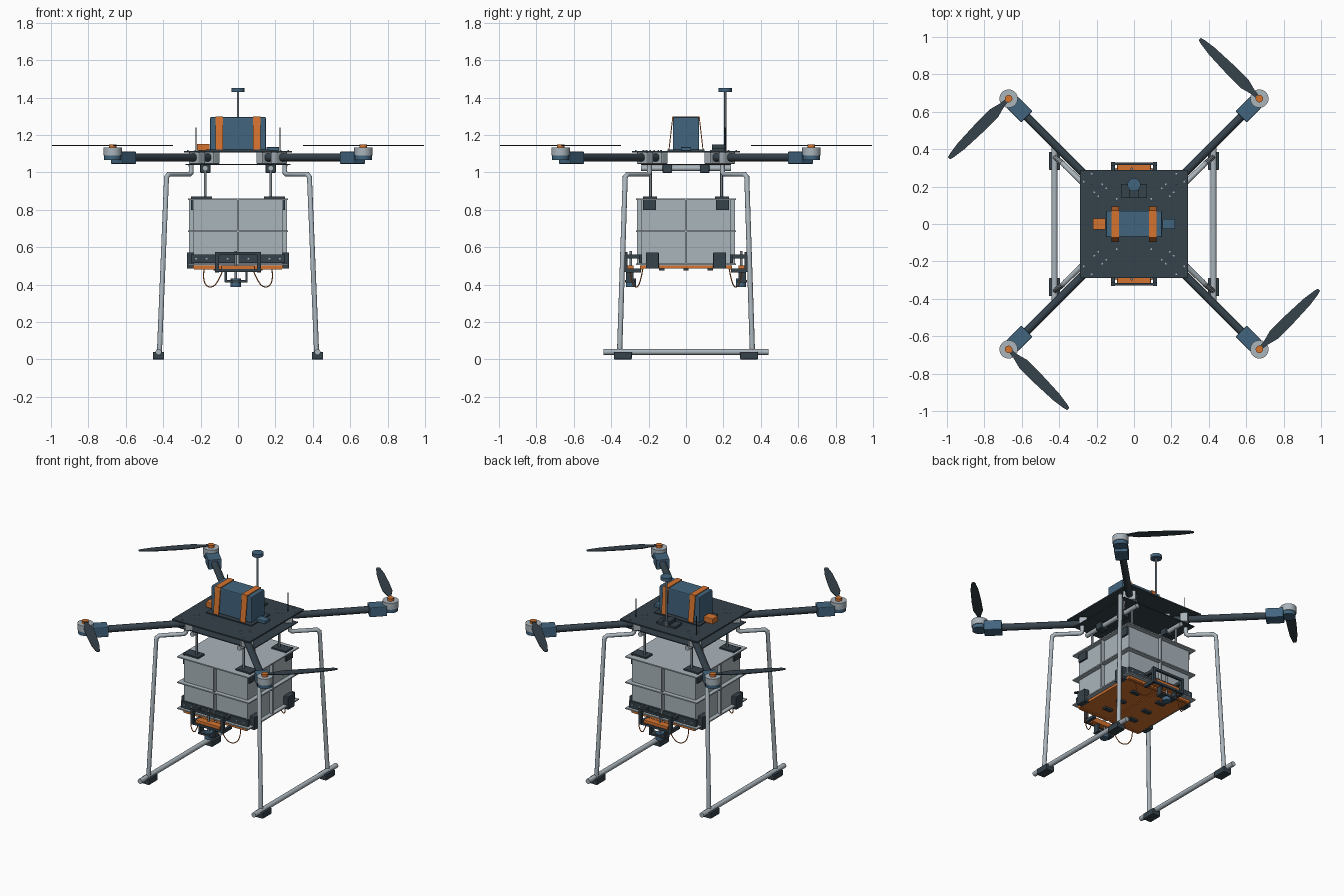
import bpy
import math
from mathutils import Vector

if "Cube" in bpy.data.objects:
    bpy.data.objects.remove(bpy.data.objects["Cube"])


def material(name, rgb):
    m = bpy.data.materials.new(name)
    m.use_nodes = True
    m.diffuse_color = (*rgb, 1)
    m.node_tree.nodes["Principled BSDF"].inputs["Base Color"].default_value = (*rgb, 1)
    return m


DARK = material("dark slate", (0.036, 0.054, 0.07))
BLUE = material("steel blue", (0.055, 0.13, 0.21))
LIGHT = material("light grey", (0.4, 0.46, 0.5))
ORANGE = material("orange", (0.66, 0.17, 0.028))
GREY = material("mid grey", (0.2, 0.24, 0.27))
SIGNS = [(sx, sy) for sx in (-1, 1) for sy in (-1, 1)]


def box(name, lo, hi, mat, bevel=0):
    """Axis aligned box between two corners."""
    lo, hi = Vector(lo), Vector(hi)
    bpy.ops.mesh.primitive_cube_add(size=1, location=(lo + hi) / 2)
    ob = bpy.context.object
    ob.name = name
    ob.scale = [abs(d) for d in hi - lo]
    bpy.ops.object.transform_apply(location=False, rotation=False, scale=True)
    ob.data.materials.append(mat)
    if bevel:
        b = ob.modifiers.new("bevel", "BEVEL")
        b.width, b.segments = bevel, 2
    return ob


def rod(name, a, b, r, mat, sides=20):
    """Cylinder between two points."""
    a, b = Vector(a), Vector(b)
    bpy.ops.mesh.primitive_cylinder_add(vertices=sides, radius=r, depth=(b - a).length, location=(a + b) / 2)
    ob = bpy.context.object
    ob.name = name
    ob.rotation_euler = (b - a).to_track_quat("Z", "Y").to_euler()
    ob.data.materials.append(mat)
    bpy.ops.object.shade_smooth_by_angle()
    return ob


def tube(name, pts, r, mat, kind="POLY"):
    """Round tube along a path."""
    cu = bpy.data.curves.new(name, "CURVE")
    cu.dimensions = "3D"
    cu.bevel_depth, cu.bevel_resolution, cu.use_fill_caps = r, 3, True
    sp = cu.splines.new(kind)
    sp.points.add(len(pts) - 1)
    for p, co in zip(sp.points, pts):
        p.co = (*co, 1)
    if kind == "NURBS":
        sp.use_endpoint_u, sp.order_u = True, 3
    cu.materials.append(mat)
    ob = bpy.data.objects.new(name, cu)
    bpy.context.collection.objects.link(ob)
    return ob


def prism(name, outline, z, thick, mat):
    """Flat outline with thickness."""
    n = len(outline)
    verts = [(x, y, h) for h in (z, z + thick) for x, y in outline]
    faces = [list(range(n))[::-1], list(range(n, 2 * n))]
    faces += [(i, (i + 1) % n, (i + 1) % n + n, i + n) for i in range(n)]
    me = bpy.data.meshes.new(name)
    me.from_pydata(verts, [], faces)
    me.materials.append(mat)
    ob = bpy.data.objects.new(name, me)
    bpy.context.collection.objects.link(ob)
    return ob


# Frame plates
box("top_plate", (-0.29, -0.29, 1.106), (0.29, 0.29, 1.115), DARK)
box("lower_plate", (-0.28, -0.24, 1.04), (0.28, 0.24, 1.046), DARK)

# Arms, motors and propellers, repeated every quarter turn
BLADE = [(0.0, 0.008), (0.05, 0.014), (0.11, 0.03), (0.22, 0.03), (0.36, 0.024), (0.43, 0.014), (0.45, 0.008)]
for k in range(4):
    ang = math.radians(45 + 90 * k)
    d = Vector((math.cos(ang), math.sin(ang), 0))
    side = Vector((-d.y, d.x, 0))
    at = lambda r, z: d * r + Vector((0, 0, z))
    rod("arm", at(0.2, 1.08), at(0.86, 1.08), 0.022, DARK, 24)
    for r in (0.2, 0.31):
        clamp = box("arm_clamp", (-0.025, -0.04, -0.031), (0.025, 0.04, 0.031), LIGHT, 0.006)
        clamp.location, clamp.rotation_euler.z = at(r, 1.076), ang
    mount = box("motor_mount", (-0.055, -0.042, -0.033), (0.055, 0.042, 0.033), BLUE, 0.005)
    mount.location, mount.rotation_euler.z = at(0.865, 1.078), ang
    rod("motor_base", at(0.948, 1.065), at(0.948, 1.09), 0.045, BLUE, 32)
    rod("motor", at(0.948, 1.09), at(0.948, 1.133), 0.049, LIGHT, 32)
    rod("propeller_cap", at(0.948, 1.133), at(0.948, 1.15), 0.02, ORANGE)
    hub = at(0.948, 0)
    outline = [hub + side * l + d * w for l, w in BLADE] + [hub + side * l - d * w for l, w in BLADE[::-1]]
    prism("propeller_blade", [(p.x, p.y) for p in outline[::-1]], 1.142, 0.005, DARK)
    for r in (0.16, 0.24, 0.27, 0.35):
        for s in (-0.03, 0.03):
            p = at(r, 1.112) + side * s
            rod("plate_screw", p, p + Vector((0, 0, 0.008)), 0.005, LIGHT, 8)

# Battery with tray and slanted straps
box("battery_tray", (-0.17, -0.1, 1.115), (0.17, 0.1, 1.122), DARK)
box("battery", (-0.15, -0.07, 1.12), (0.15, 0.07, 1.295), BLUE, 0.006)
for x in (-0.1, 0.1):
    box("strap_top", (x - 0.02, -0.073, 1.294), (x + 0.02, 0.073, 1.3), ORANGE)
    for s in (-1, 1):
        strap = prism("strap_side", [(s * 0.073, 1.298), (s * 0.068, 1.298), (s * 0.089, 1.116), (s * 0.094, 1.116)],
                      -0.02, 0.04, ORANGE)
        strap.rotation_euler = (math.pi / 2, 0, math.pi / 2)
        strap.location.x = x

# Electronics on the top plate
box("power_module", (-0.22, -0.03, 1.115), (-0.152, 0.03, 1.152), ORANGE, 0.004)
box("receiver", (0.152, -0.027, 1.115), (0.22, 0.027, 1.135), BLUE, 0.003)
box("mast_base", (-0.07, 0.14, 1.115), (0.07, 0.215, 1.128), DARK)
box("mast_block", (-0.025, 0.14, 1.128), (0.025, 0.215, 1.15), DARK)
rod("mast", (0, 0.21, 1.115), (0, 0.21, 1.435), 0.006, GREY)
rod("mast_disc", (0, 0.21, 1.43), (0, 0.21, 1.452), 0.035, BLUE, 32)
for x in (-0.225, 0.225):
    rod("whip_antenna", (x, 0.21, 1.11), (x, 0.21, 1.24), 0.003, DARK, 8)

# Landing gear
for sx, sy in SIGNS:
    tube("leg", [(sx * 0.42, sy * 0.355, 0.04), (sx * 0.382, sy * 0.325, 0.975), (sx * 0.37, sy * 0.312, 0.99),
                 (sx * 0.26, sy * 0.205, 0.99), (sx * 0.25, sy * 0.195, 1.0), (sx * 0.25, sy * 0.195, 1.04)],
         0.014, LIGHT)
    box("foot", (sx * 0.395, sy * 0.29, 0), (sx * 0.455, sy * 0.385, 0.04), DARK, 0.004)
for s in (-1, 1):
    rod("skid", (s * 0.425, -0.44, 0.04), (s * 0.425, 0.44, 0.04), 0.016, LIGHT)

# Suspension rails and hanging rods
for s in (-1, 1):
    rod("rail", (s * 0.175, -0.24, 1.022), (s * 0.175, 0.24, 1.022), 0.015, LIGHT)
    for y in (-0.1, 0.1):
        box("rail_clamp", (s * 0.148, y - 0.025, 0.998), (s * 0.202, y + 0.025, 1.042), DARK, 0.003)
for sx, sy in SIGNS:
    rod("hanging_rod", (sx * 0.175, sy * 0.19, 0.86), (sx * 0.175, sy * 0.19, 1.03), 0.007, GREY)
    box("rod_plate", (sx * 0.14, sy * 0.155, 0.858), (sx * 0.25, sy * 0.225, 0.87), DARK)
    box("rod_bracket", (sx * 0.238, sy * 0.16, 0.8), (sx * 0.25, sy * 0.23, 0.87), DARK)

# Cargo box with flanges and ribs
box("cargo_box", (-0.238, -0.238, 0.5), (0.238, 0.238, 0.852), LIGHT)
for z in (0.505, 0.68, 0.852):
    box("box_flange", (-0.267, -0.267, z), (0.267, 0.267, z + 0.008), LIGHT)
for s in (-1, 1):
    box("front_rib", (-0.005, s * 0.236, 0.505), (0.005, s * 0.262, 0.855), LIGHT)
    box("side_rib", (s * 0.236, -0.005, 0.505), (s * 0.262, 0.005, 0.855), LIGHT)
    box("bottom_band", (-0.25, s * 0.236, 0.515), (0.25, s * 0.252, 0.56), DARK)
    for i in range(-4, 5):
        if i:
            p = Vector((i * 0.056, s * 0.25, 0.538))
            rod("band_bolt", p, p + Vector((0, s * 0.005, 0)), 0.005, LIGHT, 8)
for sx, sy in SIGNS:
    box("lower_bracket", (sx * 0.236, sy * 0.145, 0.485), (sx * 0.274, sy * 0.215, 0.572), DARK, 0.004)

# Release doors underneath with hinges
for s in (-1, 1):
    box("release_door", (s * 0.004, -0.245, 0.487), (s * 0.24, 0.245, 0.503), ORANGE)
    for y in (-0.13, 0, 0.13):
        box("door_hinge", (s * 0.1 - 0.03, y - 0.014, 0.475), (s * 0.1 + 0.03, y + 0.014, 0.489), DARK)
    for y in (-0.235, 0.235):
        box("door_rib", (s * 0.01, y - 0.008, 0.48), (s * 0.235, y + 0.008, 0.489), ORANGE)

# Release actuators at front and back
for s in (-1, 1):
    for z in (0.565, 0.475):
        box("actuator_bar", (-0.12, s * 0.315, z - 0.008), (0.12, s * 0.33, z + 0.008), DARK)
    for x in (-0.112, 0.112):
        box("actuator_post", (x - 0.01, s * 0.312, 0.467), (x + 0.01, s * 0.332, 0.573), DARK)
        for z in (0.55, 0.475):
            box("actuator_arm", (x - 0.01, s * 0.24, z - 0.01), (x + 0.01, s * 0.32, z + 0.01), DARK)
    box("servo", (-0.09, s * 0.28, 0.468), (0.09, s * 0.326, 0.502), ORANGE, 0.003)
    box("servo_cradle", (-0.07, s * 0.275, 0.412), (0.05, s * 0.325, 0.424), DARK)
    for x in (-0.065, 0.045):
        box("cradle_side", (x - 0.006, s * 0.28, 0.415), (x + 0.006, s * 0.32, 0.47), DARK)
    rod("servo_shaft", (-0.012, s * 0.295, 0.42), (-0.012, s * 0.295, 0.58), 0.007, GREY)
    rod("servo_motor", (-0.012, s * 0.295, 0.388), (-0.012, s * 0.295, 0.432), 0.027, BLUE, 24)
    for t in (-1, 1):
        tube("wire", [(t * 0.08, s * 0.3, 0.48), (t * 0.11, s * 0.29, 0.4), (t * 0.16, s * 0.26, 0.38),
                      (t * 0.19, s * 0.24, 0.43), (t * 0.18, s * 0.23, 0.49)], 0.003, ORANGE, "NURBS")
